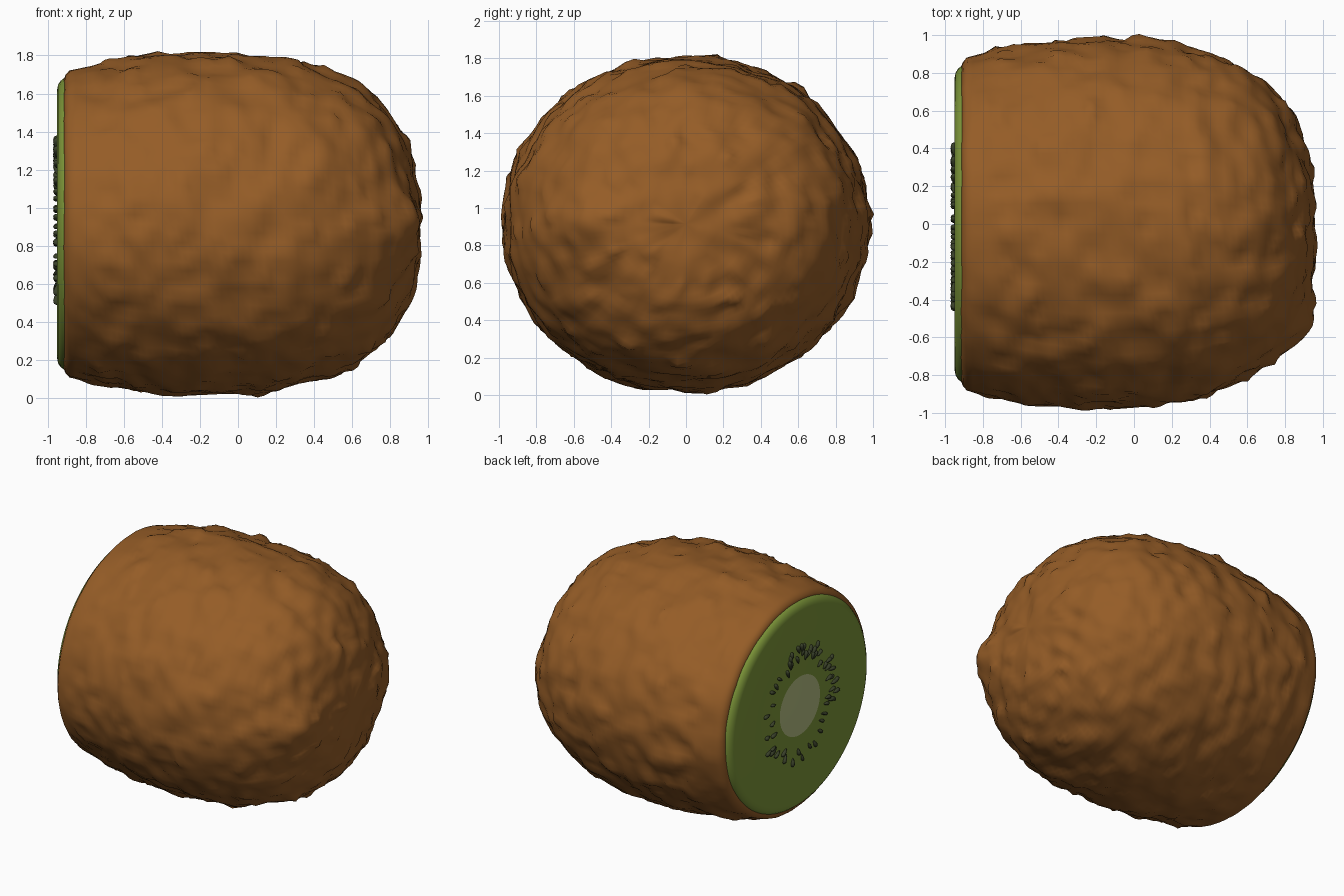
import bpy, bmesh, math, random
from mathutils import Vector, Matrix, noise

if "Cube" in bpy.data.objects:
    bpy.data.objects.remove(bpy.data.objects["Cube"])

random.seed(4)
CENTRE_Z = 0.915
HALF_Y, HALF_Z = 0.978, 0.895
SIDES = 112


def material(name, colour):
    m = bpy.data.materials.new(name)
    m.use_nodes = True
    m.diffuse_color = (*colour, 1)
    bsdf = m.node_tree.nodes["Principled BSDF"]
    bsdf.inputs["Base Color"].default_value = (*colour, 1)
    bsdf.inputs["Roughness"].default_value = 0.8
    return m


brown = material("skin brown", (0.30, 0.108, 0.02))
green = material("flesh green", (0.20, 0.30, 0.04))
cream = material("core cream", (0.45, 0.50, 0.22))
black = material("seed black", (0.04, 0.05, 0.022))


def finish(bm, name, mats, angle):
    bmesh.ops.recalc_face_normals(bm, faces=bm.faces)
    mesh = bpy.data.meshes.new(name)
    bm.to_mesh(mesh)
    bm.free()
    obj = bpy.data.objects.new(name, mesh)
    bpy.context.collection.objects.link(obj)
    for m in mats:
        mesh.materials.append(m)
    bpy.ops.object.select_all(action="DESELECT")
    obj.select_set(True)
    bpy.context.view_layer.objects.active = obj
    bpy.ops.object.shade_smooth_by_angle(angle=math.radians(angle))
    return obj


def lathe(profile):
    """Elliptical rings along x; a zero radius makes a single pole."""
    bm = bmesh.new()
    rings = []
    for x, r in profile:
        count = SIDES if r > 0 else 1
        rings.append([bm.verts.new((x, r * HALF_Y * math.cos(a), CENTRE_Z + r * HALF_Z * math.sin(a)))
                      for a in (math.tau * i / SIDES for i in range(count))])
    for a, b in zip(rings, rings[1:]):
        for i in range(SIDES):
            j = (i + 1) % SIDES
            corners = [a[i % len(a)], a[j % len(a)], b[j % len(b)], b[i % len(b)]]
            bm.faces.new(list(dict.fromkeys(corners)))
    return bm


# Skin: gently tapering body, blunt rounded end, narrow lip at the cut
profile = [(-0.905, 0.82), (-0.915, 0.85), (-0.905, 0.875), (-0.885, 0.9)]
for i in range(1, 22):
    t = 1 - i / 22
    profile.append((-0.2 - 0.685 * t, 1 - 0.1 * t * t))
STEPS = 48
for i in range(STEPS):
    t = math.sin(i / STEPS * math.pi / 2)
    profile.append((-0.2 + 1.16 * t, (1 - t ** 2.7) ** 0.4))
profile.append((0.96, 0))
skin = lathe(profile)

# Lumpy surface, with one nub beside the blunt end
bmesh.ops.recalc_face_normals(skin, faces=skin.faces)
skin.normal_update()
nub = Vector((0.9, -0.55, 0.93))
moves = []
for v in skin.verts:
    p = v.co
    fade = min(1, max(0.12, (p.x + 0.92) * 5))
    lumps = 0.022 * noise.noise(p * 4) + 0.022 * noise.noise(p * 9)
    lumps += 0.05 * max(0, noise.noise(p * 11 + Vector((7, 3, 1))) - 0.3)
    lumps -= 0.04 * max(0, noise.noise(p * 8 + Vector((2, 9, 5))) - 0.35)
    bump = 0.06 * math.exp(-((p - nub).length / 0.16) ** 2)
    moves.append(v.normal * (lumps * fade + bump))
for v, move in zip(skin.verts, moves):
    v.co += move
finish(skin, "skin", [brown], 60)

# Cut flesh: bevelled disc with the pale core as its centre faces
CORE = 0.245
flesh = lathe([(-0.89, 0.86), (-0.915, 0.855), (-0.932, 0.84), (-0.945, 0.818),
               (-0.95, 0.79), (-0.95, 0.5), (-0.95, CORE), (-0.952, CORE - 0.01), (-0.952, 0)])
for f in flesh.faces:
    c = f.calc_center_median()
    if math.hypot(c.y / HALF_Y, (c.z - CENTRE_Z) / HALF_Z) < CORE:
        f.material_index = 1
finish(flesh, "flesh", [green, cream], 40)

# Seeds: small teardrops pointing at the core, some of them clustered
seeds = bmesh.new()


def add_seed(angle, radius, length, width):
    made = bmesh.ops.create_icosphere(seeds, subdivisions=2, radius=1)["verts"]
    place = (Matrix.Translation((-0.953, 0, CENTRE_Z))
             @ Matrix.Rotation(angle, 4, "X")
             @ Matrix.Translation((0, radius, 0))
             @ Matrix.Rotation(random.uniform(-0.4, 0.4), 4, "X"))
    for v in made:
        x, y, z = v.co
        taper = 0.65 + 0.35 * y
        v.co = place @ Vector((x * 0.025 * taper, y * length, z * width * taper))


COUNT = 34
for i in range(COUNT):
    angle = math.tau * (i + random.uniform(-0.3, 0.3)) / COUNT
    add_seed(angle, random.uniform(0.32, 0.41), random.uniform(0.026, 0.038), random.uniform(0.013, 0.02))
for cluster in (75, 92, 105, 118, 150, 172, 190, 330):
    for k in range(3):
        add_seed(math.radians(cluster + random.uniform(-5, 5)), random.uniform(0.36, 0.44), 0.035, 0.02)
finish(seeds, "seeds", [black], 60)
